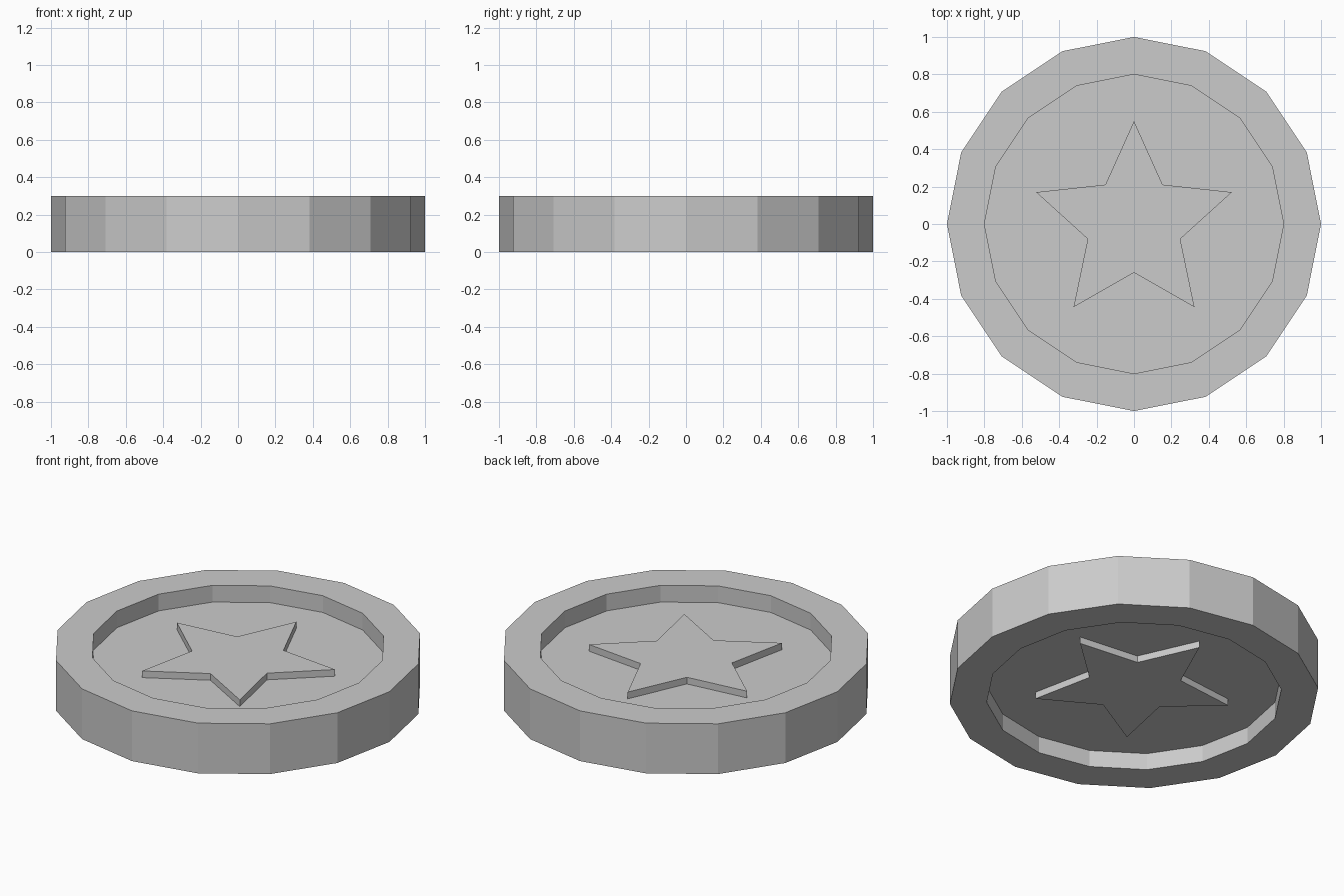
import bpy
import bmesh
from math import sin, cos, pi

if "Cube" in bpy.data.objects:
    bpy.data.objects.remove(bpy.data.objects["Cube"])

SIDES = 16


def ring_points(radii, count, start=0.0):
    """Points around a circle, cycling through the given radii."""
    return [(radii[i % len(radii)] * cos(start + 2 * pi * i / count),
             radii[i % len(radii)] * sin(start + 2 * pi * i / count))
            for i in range(count)]


def stacked_rings(name, rings):
    """Join (outline, z) rings with side faces and cap both ends."""
    bm = bmesh.new()
    loops = [[bm.verts.new((x, y, z)) for x, y in outline]
             for outline, z in rings]
    for a, b in zip(loops, loops[1:]):
        n = len(a)
        for i in range(n):
            j = (i + 1) % n
            bm.faces.new((a[i], a[j], b[j], b[i]))
    bm.faces.new(loops[0][::-1])
    bm.faces.new(loops[-1])
    bmesh.ops.recalc_face_normals(bm, faces=bm.faces)
    mesh = bpy.data.meshes.new(name)
    bm.to_mesh(mesh)
    bm.free()
    obj = bpy.data.objects.new(name, mesh)
    bpy.context.collection.objects.link(obj)
    return obj


# Coin body: raised rim with a recessed floor on both faces
outer = ring_points([1.0], SIDES)
inner = ring_points([0.8], SIDES)
stacked_rings("coin_body", [(inner, 0.1), (inner, 0.0), (outer, 0.0),
                            (outer, 0.3), (inner, 0.3), (inner, 0.2)])

# Star relief: one prism standing proud of both floors
star = ring_points([0.55, 0.26], 10, pi / 2)
stacked_rings("star_relief", [(star, 0.06), (star, 0.24)])
